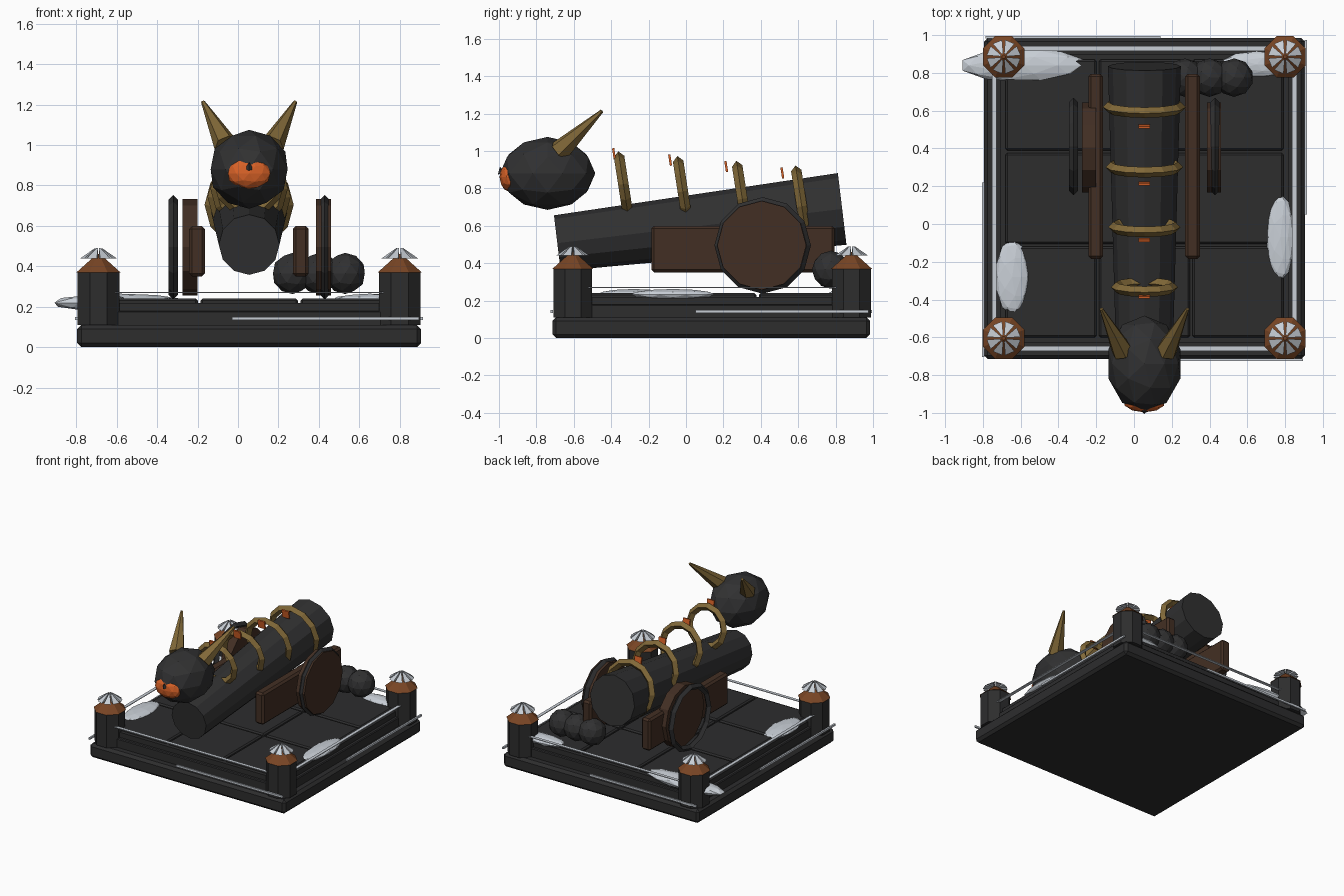
import bpy, bmesh, math
from mathutils import Vector, Matrix

if "Cube" in bpy.data.objects:
    bpy.data.objects.remove(bpy.data.objects["Cube"])

CX, CY = 0.055, 0.135


def material(name, rgb):
    m = bpy.data.materials.new(name)
    m.use_nodes = True
    m.diffuse_color = (*rgb, 1)
    m.node_tree.nodes["Principled BSDF"].inputs["Base Color"].default_value = (*rgb, 1)
    return m


stone = material("dark stone", (0.026, 0.026, 0.027))
iron = material("dark iron", (0.03, 0.03, 0.031))
wood = material("dark wood", (0.055, 0.028, 0.017))
rust = material("copper brown", (0.19, 0.06, 0.018))
gold = material("old gold", (0.22, 0.14, 0.04))
ember = material("ember orange", (0.68, 0.12, 0.02))
silver = material("pale silver", (0.58, 0.62, 0.67))


def finish(name, mat, bevel=0):
    o = bpy.context.object
    o.name = name
    o.data.materials.append(mat)
    if bevel:
        b = o.modifiers.new("bevel", "BEVEL")
        b.width, b.segments = bevel, 1
    return o


def box(name, lo, hi, mat, bevel=0, tilt=0):
    lo, hi = Vector(lo), Vector(hi)
    bpy.ops.mesh.primitive_cube_add(size=1, location=(lo + hi) / 2)
    o = finish(name, mat, bevel)
    o.data.transform(Matrix.Diagonal((*(hi - lo), 1)))
    o.rotation_euler.x = tilt
    return o


def cone(name, a, b, r1, r2, sides, mat, spin=0):
    a, b = Vector(a), Vector(b)
    bpy.ops.mesh.primitive_cone_add(vertices=sides, radius1=r1, radius2=r2,
                                    depth=(b - a).length, location=(a + b) / 2)
    o = finish(name, mat)
    o.data.transform(Matrix.Rotation(spin, 4, "Z"))
    o.rotation_euler = (b - a).to_track_quat("Z", "Y").to_euler()
    return o


def blob(name, centre, radii, mat, detail=2):
    bpy.ops.mesh.primitive_ico_sphere_add(subdivisions=detail, radius=1, location=centre)
    o = finish(name, mat)
    o.data.transform(Matrix.Diagonal((*radii, 1)))
    return o


def ring(name, centre, outer, minor, mat, rot):
    bpy.ops.mesh.primitive_torus_add(major_segments=12, minor_segments=4, location=centre,
                                     major_radius=outer - minor, minor_radius=minor, rotation=rot)
    return finish(name, mat)


# stepped platform with a tiled floor
def slab(name, half, z0, z1, bevel):
    box(name, (CX - half, CY - half, z0), (CX + half, CY + half, z1), stone, bevel)


slab("platform_base", 0.85, 0, 0.11, 0.02)
slab("platform_step", 0.79, 0.1, 0.18, 0.006)
slab("floor_bed", 0.765, 0.17, 0.22, 0)
for i in range(3):
    for j in range(3):
        x, y = CX + (i - 1) * 0.495, CY + (j - 1) * 0.495
        box("floor_tile", (x - 0.241, y - 0.241, 0.2), (x + 0.241, y + 0.241, 0.24), stone, 0.01)

# trim strips, one set for each side of the platform
for k in range(4):
    turn = Matrix.Translation((CX, CY, 0)) @ Matrix.Rotation(k * math.pi / 2, 4, "Z")
    for name, lo, hi in (("rail_strip", (-0.66, -0.807, 0.268), (0.68, -0.782, 0.273)),
                         ("base_strip", (-0.085, -0.86, 0.134), (0.84, -0.847, 0.149))):
        o = box(name, lo, hi, silver)
        o.data.transform(turn @ Matrix.Translation(o.location))
        o.location = (0, 0, 0)


# corner posts with a pointed cap and a crown of sloping teeth
def crown(x, y):
    bm = bmesh.new()
    for k in range(8):
        mid = (k + 0.5) * math.pi / 4
        ring_pts = []
        for r, z, spread in ((0.018, 0.49, 0.25), (0.09, 0.44, 0.3), (0.022, 0.44, 0.25)):
            ring_pts.append([bm.verts.new((x + r * math.cos(mid + s * spread),
                                           y + r * math.sin(mid + s * spread), z))
                             for s in (-1, 1)])
        for n in range(3):
            p, q = ring_pts[n], ring_pts[(n + 1) % 3]
            bm.faces.new((p[0], q[0], q[1], p[1]))
        for side in (0, 1):
            bm.faces.new([p[side] for p in ring_pts])
    bmesh.ops.recalc_face_normals(bm, faces=bm.faces[:])
    me = bpy.data.meshes.new("post_crown")
    bm.to_mesh(me)
    bm.free()
    me.materials.append(silver)
    bpy.context.collection.objects.link(bpy.data.objects.new("post_crown", me))


for sx in (-1, 1):
    for sy in (-1, 1):
        x, y = CX + sx * 0.745, CY + 0.005 + sy * 0.745
        cone("corner_post", (x, y, 0.11), (x, y, 0.37), 0.112, 0.112, 8, stone, math.pi / 8)
        cone("post_cap", (x, y, 0.37), (x, y, 0.46), 0.118, 0.01, 8, rust, math.pi / 8)
        crown(x, y)

# barrel with its gold bands and ember studs
TILT = math.radians(8.8)
cone("barrel", (CX, -0.688, 0.507), (CX, 0.835, 0.69), 0.15, 0.193, 12, iron)
for i in range(4):
    y = -0.335 + i * 0.318
    outer = 0.177 + i * 0.0145
    top = 1.0 - i * 0.025
    ring("barrel_band", (CX, y, top - outer), outer, 0.028, gold, (math.pi / 2 + TILT, 0, 0))
    y, z = -0.385 + i * 0.3, 0.985 - i * 0.034
    box("ember_stud", (CX - 0.03, y - 0.006, z - 0.03), (CX + 0.03, y + 0.006, z + 0.03),
        ember, 0, TILT)

# horned head with a glowing mouth
blob("head", (CX, -0.74, 0.88), (0.2, 0.255, 0.195), iron)
blob("mouth_glow", (CX, -0.945, 0.86), (0.11, 0.052, 0.078), ember)
cone("mouth_tooth", (CX, -0.985, 0.88), (CX, -0.995, 0.915), 0.022, 0, 4, iron)
for s in (-1, 1):
    cone("horn", (CX + s * 0.115, -0.675, 1.0), (CX + s * 0.228, -0.45, 1.213),
         0.06, 0.01, 6, gold)

# carriage cheeks and wheels
for cheek_x, disc_x, rim_x in ((-0.203, -0.238, -0.32), (0.31, 0.423, 0.429)):
    box("carriage_cheek", (cheek_x - 0.039, -0.185, 0.35), (cheek_x + 0.039, 0.795, 0.6),
        wood, 0.015)
    cone("wheel_disc", (disc_x - 0.037, 0.405, 0.495), (disc_x + 0.037, 0.405, 0.495),
         0.238, 0.238, 12, wood)
    ring("wheel_rim", (rim_x, 0.41, 0.495), 0.258, 0.023, iron, (0, math.pi / 2, 0))

# row of shot
for x in (0.27, 0.4, 0.53):
    blob("shot_ball", (x, 0.775, 0.365), (0.102, 0.102, 0.102), iron)

# frost patches on the floor
for x, y, z, rx, ry, rz in ((-0.585, 0.84, 0.22, 0.34, 0.09, 0.045),
                            (-0.645, -0.28, 0.232, 0.09, 0.2, 0.03),
                            (0.775, -0.07, 0.232, 0.075, 0.23, 0.03),
                            (0.65, 0.845, 0.232, 0.19, 0.07, 0.033)):
    blob("frost_patch", (x, y, z), (rx, ry, rz), silver)
